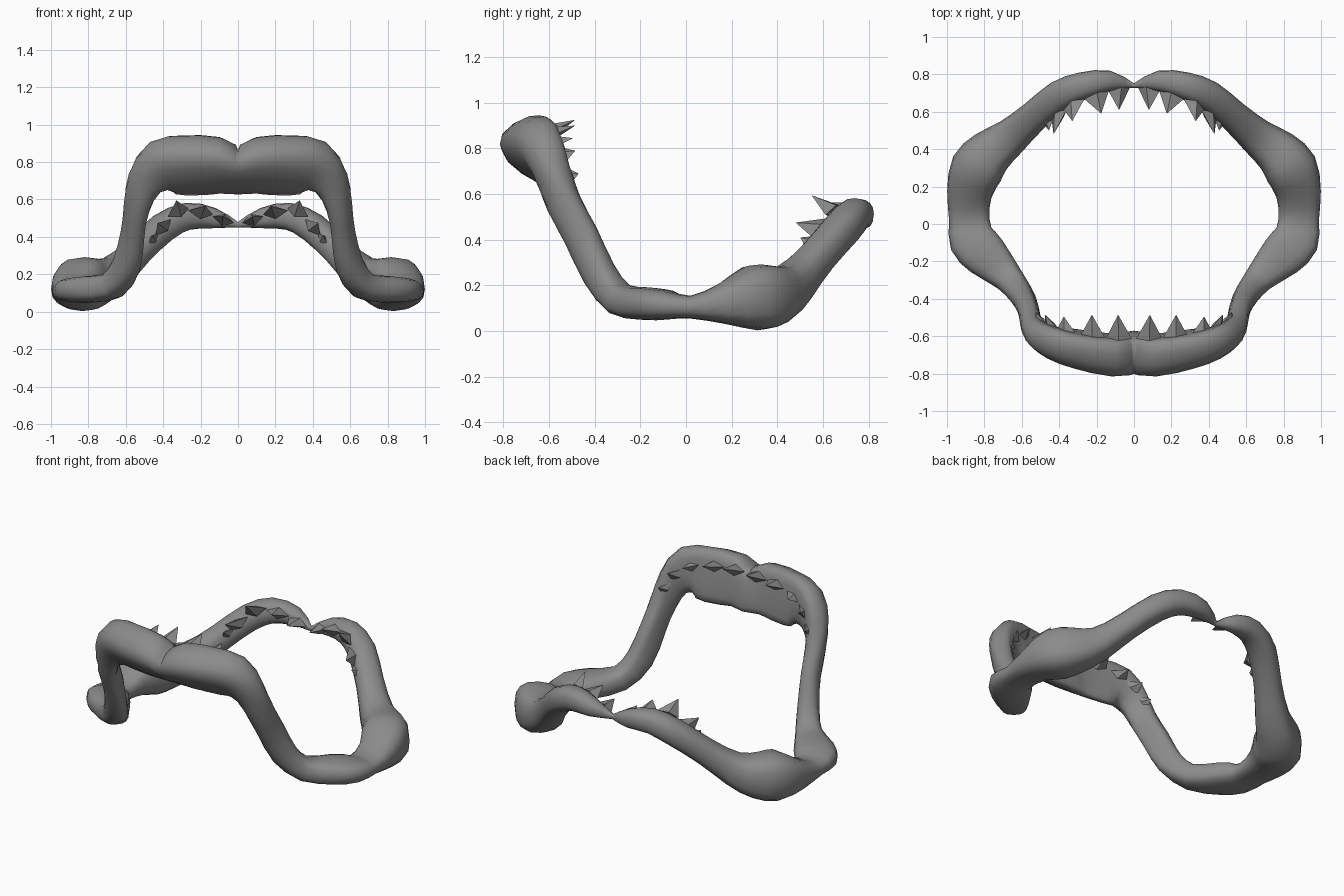
import bpy, bmesh
from math import cos, sin, tau, copysign
from mathutils import Vector

if "Cube" in bpy.data.objects:
    bpy.data.objects.remove(bpy.data.objects["Cube"])

SIDES = 16
UP = Vector((0, 0, 1))

# Right half of the jaw ring: centre x, y, z, half width, half height, inward bend
STATIONS = [
    (.00, -.69, .745, .112, .118, .07), (.12, -.705, .78, .11, .155, .075),
    (.30, -.675, .782, .10, .16, .07), (.42, -.64, .775, .09, .145, .05),
    (.505, -.595, .69, .073, .095, .02), (.545, -.54, .56, .06, .08, .01),
    (.565, -.465, .42, .056, .08, .01), (.60, -.385, .25, .065, .078, .01),
    (.67, -.29, .14, .08, .07, 0), (.79, -.17, .12, .12, .072, 0),
    (.865, -.085, .115, .125, .065, 0), (.88, .02, .105, .108, .05, 0),
    (.88, .16, .12, .12, .09, 0), (.84, .295, .145, .143, .143, 0),
    (.765, .385, .16, .125, .13, 0), (.66, .465, .205, .10, .095, 0),
    (.535, .575, .325, .083, .078, .01), (.40, .685, .45, .083, .078, .02),
    (.27, .74, .51, .073, .073, .02), (.13, .765, .50, .055, .055, .02),
    (.00, .74, .465, .012, .015, .02),
]

# Same dark grey for every part
grey = bpy.data.materials.new("dark_grey")
grey.diffuse_color = (.26, .26, .26, 1)
grey.use_nodes = True
grey.node_tree.nodes["Principled BSDF"].inputs["Base Color"].default_value = grey.diffuse_color


def finish(bm, name, smooth):
    bmesh.ops.recalc_face_normals(bm, faces=bm.faces)
    me = bpy.data.meshes.new(name)
    bm.to_mesh(me)
    bm.free()
    me.materials.append(grey)
    for p in me.polygons:
        p.use_smooth = smooth
    ob = bpy.data.objects.new(name, me)
    bpy.context.collection.objects.link(ob)
    m = ob.modifiers.new("Mirror", 'MIRROR')
    m.use_clip = True
    m.merge_threshold = 0.002
    return ob


# Add a smooth in-between station to each gap
last = len(STATIONS) - 1
stations = []
for i in range(last):
    a, b, c, d = (STATIONS[max(0, min(last, i + k))] for k in (-1, 0, 1, 2))
    stations += [b, tuple((9*(q + r) - p - s) / 16 for p, q, r, s in zip(a, b, c, d))]
stations.append(STATIONS[-1])

# Jaw: one loft, wedge-like sections at the front bar and boxier ones at the hinges
bm = bmesh.new()
centres = [Vector(s[:3]) for s in stations]
last = len(centres) - 1
rings = []
for i, (c, s) in enumerate(zip(centres, stations)):
    if i == 0:
        t = Vector((1, 0, 0))
    elif i == last:
        t = Vector((-1, 0, 0))
    else:
        t = ((c - centres[i-1]).normalized() + (centres[i+1] - c).normalized()).normalized()
    side = t.cross(UP).normalized()
    up = side.cross(t)
    w, h, bend = s[3:]
    if c.y > 0.5:
        bend, power = 0, .85
    else:
        power = .75 + 6 * bend
    ring = []
    for k in range(SIDES):
        a = tau * k / SIDES
        x, y = (copysign(abs(f) ** power, f) for f in (cos(a), sin(a)))
        p = c + side * (w*x - bend*y*y + bend*.3*y) + up * (h*y + bend*.5*max(x, 0))
        ring.append(bm.verts.new(p))
    rings.append(ring)
for a, b in zip(rings, rings[1:]):
    for k in range(SIDES):
        n = (k + 1) % SIDES
        bm.faces.new((a[k], a[n], b[n], b[k]))
finish(bm, "jaw", True)


# Teeth: flat pyramids, each given as base centre, tip and half width
def teeth(name, rows):
    bm = bmesh.new()
    for i, (base, tip, half) in enumerate(rows):
        b, t = Vector(base), Vector(tip)
        along = (Vector(rows[min(i+1, len(rows)-1)][0]) - Vector(rows[max(i-1, 0)][0])).normalized()
        axis = (t - b).normalized()
        thick = axis.cross(along).normalized() * half * .5
        along = along * half
        q = [bm.verts.new(p) for p in (b + along, b + thick, b - along, b - thick)]
        apex = bm.verts.new(t)
        bm.faces.new(q)
        for k in range(4):
            bm.faces.new((q[k], q[(k+1) % 4], apex))
    finish(bm, name, False)


teeth("front_teeth", [
    ((.08, -.61, .87), (.085, -.485, .925), .068),
    ((.22, -.605, .86), (.225, -.485, .90), .068),
    ((.36, -.58, .83), (.375, -.495, .845), .06),
    ((.44, -.55, .77), (.475, -.485, .79), .055),
    ((.50, -.52, .68), (.525, -.47, .69), .05),
])
teeth("back_teeth", [
    ((.075, .725, .49), (.08, .61, .51), .065),
    ((.20, .69, .53), (.175, .59, .565), .07),
    ((.32, .64, .53), (.33, .55, .595), .066),
    ((.40, .585, .45), (.43, .48, .475), .065),
    ((.455, .55, .385), (.455, .50, .41), .045),
])
